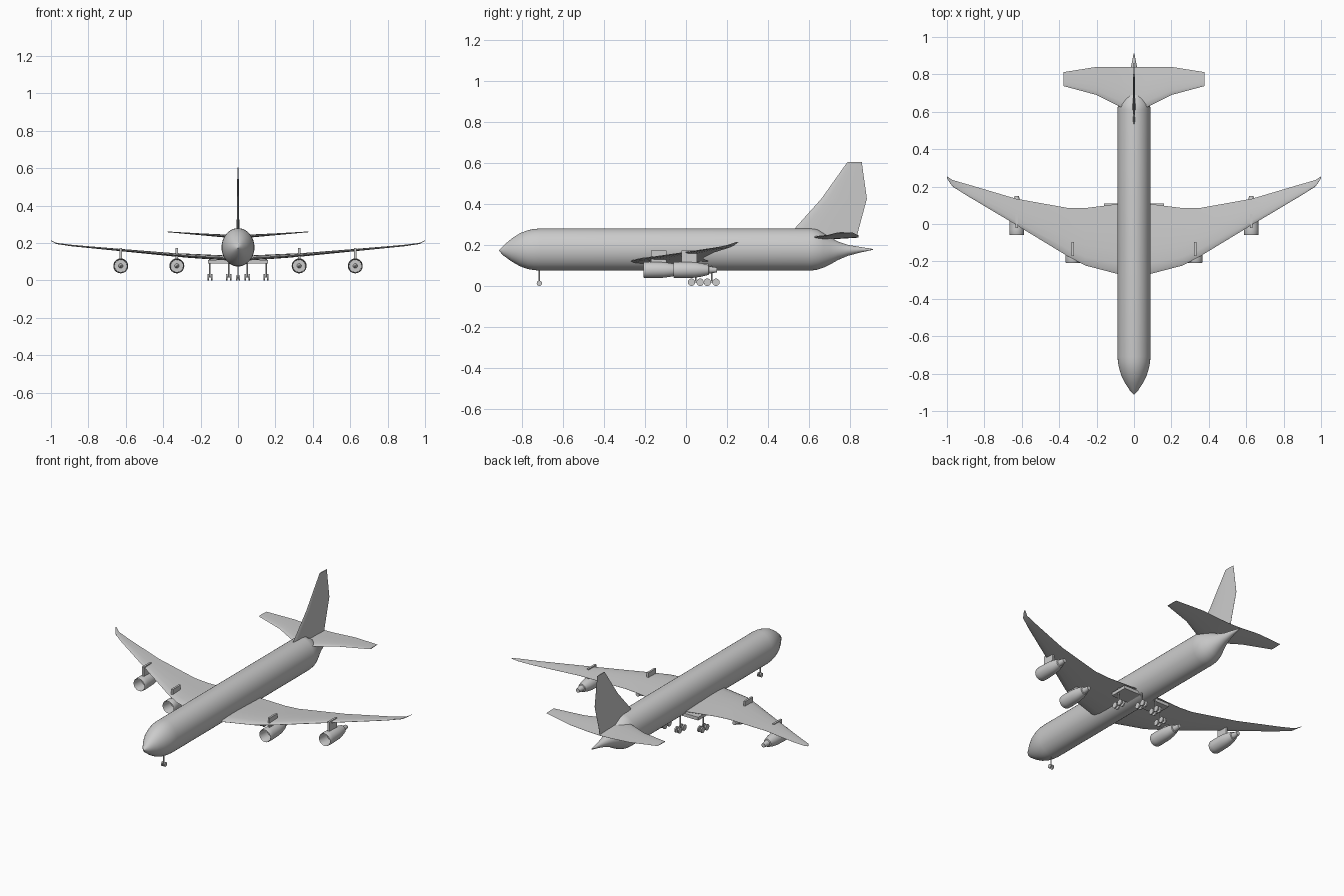
import bpy, bmesh, math
from mathutils import Vector

if "Cube" in bpy.data.objects:
    bpy.data.objects.remove(bpy.data.objects["Cube"])


def loft(name, rings, smooth=40):
    """Skin a list of equal-sized point rings, capping both ends."""
    bm = bmesh.new()
    rows = [[bm.verts.new(p) for p in r] for r in rings]
    n = len(rows[0])
    for a, b in zip(rows, rows[1:]):
        for i in range(n):
            j = (i + 1) % n
            bm.faces.new((a[i], a[j], b[j], b[i]))
    bm.faces.new(rows[0])
    bm.faces.new(rows[-1])
    bmesh.ops.recalc_face_normals(bm, faces=bm.faces)
    me = bpy.data.meshes.new(name)
    bm.to_mesh(me)
    bm.free()
    ob = bpy.data.objects.new(name, me)
    bpy.context.collection.objects.link(ob)
    bpy.ops.object.select_all(action='DESELECT')
    ob.select_set(True)
    bpy.context.view_layer.objects.active = ob
    bpy.ops.object.shade_smooth_by_angle(angle=math.radians(smooth))
    return ob


def oval(x, y, z, rx, rz, n):
    return [(x + rx * math.cos(2 * math.pi * i / n), y,
             z + rz * math.sin(2 * math.pi * i / n)) for i in range(n)]


# thin aerofoil outline: chord fraction, thickness fraction
FOIL = [(0, 0), (.04, .55), (.15, .9), (.35, 1), (.65, .65), (1, .06),
        (1, -.06), (.65, -.65), (.35, -1), (.15, -.9), (.04, -.55)]


def surface(name, stations, upright=False):
    """Stations: span, leading y, trailing y, height, half thickness."""
    rings = []
    for s, le, te, h, t in stations:
        if upright:
            rings.append([(t * v, le + (te - le) * u, s) for u, v in FOIL])
        else:
            rings.append([(s, le + (te - le) * u, h + t * v) for u, v in FOIL])
    return loft(name, rings, 30)


def both_sides(stations):
    return [(-s, *r) for s, *r in reversed(stations)] + stations


def box(name, c, size):
    bpy.ops.mesh.primitive_cube_add(size=1, location=c)
    ob = bpy.context.object
    ob.name, ob.scale = name, size
    return ob


def rod(name, a, b, r, n=12):
    a, b = Vector(a), Vector(b)
    d = b - a
    bpy.ops.mesh.primitive_cylinder_add(vertices=n, radius=r, depth=d.length, location=(a + b) / 2)
    ob = bpy.context.object
    ob.name = name
    ob.rotation_euler = d.to_track_quat('Z', 'Y').to_euler()
    bpy.ops.object.shade_smooth_by_angle(angle=math.radians(40))
    return ob


# fuselage: y, bottom z, top z, half width
body = [(-.912, .171, .175, .002), (-.89, .148, .197, .022), (-.85, .119, .231, .048),
        (-.81, .096, .257, .068), (-.77, .082, .272, .08), (-.74, .077, .278, .086),
        (-.71, .075, .28, .088), (.61, .075, .28, .088), (.64, .079, .276, .086),
        (.67, .089, .257, .076), (.7, .103, .24, .062), (.74, .126, .217, .044),
        (.79, .147, .2, .027), (.85, .163, .19, .014), (.912, .176, .18, .002)]
loft("fuselage", [oval(0, y, (a + b) / 2, w, (b - a) / 2, 40) for y, a, b, w in body])

# wings, tailplane and fin
surface("wings", both_sides([
    (.03, -.275, .11, .119, .013), (.088, -.267, .107, .122, .013), (.26, -.222, .085, .132, .011),
    (.35, -.175, .085, .138, .009), (.63, -.005, .135, .163, .006), (.89, .15, .212, .187, .004),
    (.97, .2, .235, .198, .003), (1.0, .243, .255, .213, .0015)]))
surface("tailplane", both_sides([
    (.02, .6, .84, .236, .009), (.07, .625, .84, .238, .008),
    (.2, .69, .84, .247, .005), (.376, .737, .812, .26, .002)]))
surface("fin", [(.235, .5, .832, 0, .007), (.28, .53, .843, 0, .007),
                (.425, .66, .882, 0, .006), (.604, .787, .857, 0, .003)], True)

# engines: hollow intake and tapered exhaust, as one lathed outline (y, radius)
PROFILE = [(.045, .003), (.07, .012), (.07, .033), (.01, .034), (0, .037), (.004, .039),
           (.03, .04), (.1, .038), (.135, .033), (.17, .024), (.172, .018), (.21, .012)]
for side in (-1, 1):
    for label, x, y in (("inner", .327, -.208), ("outer", .627, -.06)):
        loft(f"{label}_engine", [oval(side * x, y + d, .078, r, r, 24) for d, r in PROFILE])
        box(f"{label}_pylon", (side * x, y + .075, .144), (.012, .075, .06))

# flat wheel-bay fairings below the wing roots
for side in (-1, 1):
    ob = box("wheel_bay_fairing", (side * .1, .055, .1), (.12, .11, .02))
    m = ob.modifiers.new("rounded", 'BEVEL')
    m.width, m.segments = .009, 3


def gear(name, x, y, top, r, axles, half):
    rod(name + "_strut", (x, y, r), (x, y, top), .004)
    if len(axles) > 1:
        box(name + "_bogie", (x, y, r + .002), (.007, axles[-1] - axles[0], .007))
    for a in axles:
        rod(name + "_axle", (x - half, y + a, r), (x + half, y + a, r), .003)
        for s in (-1, 1):
            cx = x + s * half
            rod(name + "_wheel", (cx - .004, y + a, r), (cx + .004, y + a, r), r, 20)


# landing gear
gear("nose_gear", 0, -.715, .085, .013, [0], .008)
for side in (-1, 1):
    gear("wing_gear", side * .15, .048, .125, .018, [-.021, .021], .01)
    gear("body_gear", side * .05, .125, .1, .018, [-.021, .021], .01)
